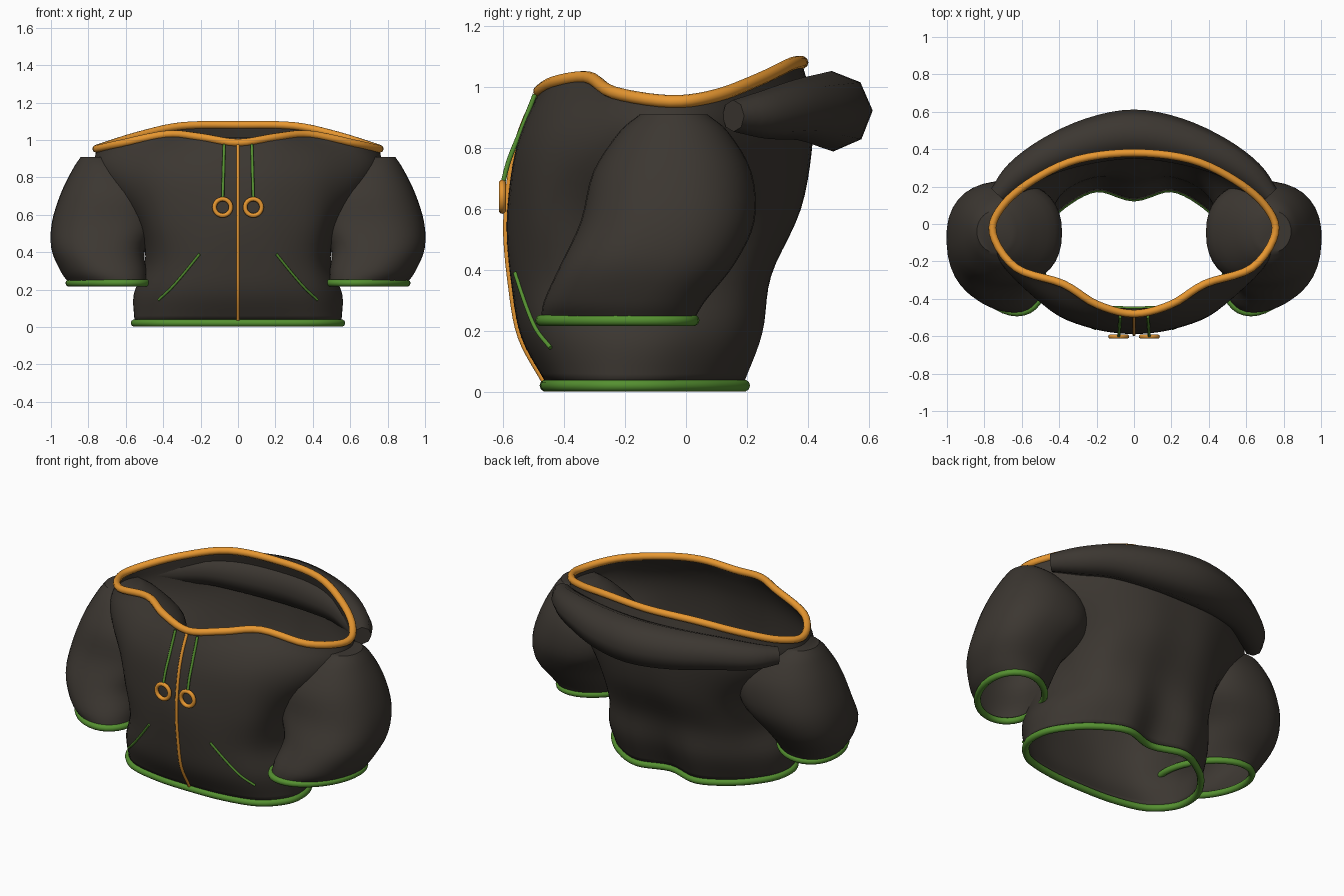
import bpy, math
from mathutils import Vector

if "Cube" in bpy.data.objects:
    bpy.data.objects.remove(bpy.data.objects["Cube"])


def material(name, rgb):
    m = bpy.data.materials.new(name)
    m.diffuse_color = (*rgb, 1)
    m.use_nodes = True
    m.node_tree.nodes["Principled BSDF"].inputs["Base Color"].default_value = m.diffuse_color
    return m


CLOTH = material("dark_cloth", (0.045, 0.038, 0.031))
GREEN = material("green_trim", (0.09, 0.28, 0.03))
ORANGE = material("orange_trim", (0.80, 0.31, 0.03))


def smooth_path(pts, n, closed=False):
    """Catmull-Rom curve through pts, n steps per span."""
    p = [Vector(q) for q in pts]
    p = [p[-1]] + p + p[:2] if closed else [2 * p[0] - p[1]] + p + [2 * p[-1] - p[-2]]
    out = []
    for a, b, c, d in zip(p, p[1:], p[2:], p[3:]):
        for k in range(n):
            t = k / n
            out.append(0.5 * (2 * b + (c - a) * t + (2 * a - 5 * b + 4 * c - d) * t * t
                              + (3 * b - a - 3 * c + d) * t ** 3))
    return out if closed else out + [p[-2]]


def select(ob):
    bpy.ops.object.select_all(action='DESELECT')
    bpy.context.view_layer.objects.active = ob
    ob.select_set(True)


def loft(name, rings, mat, cap_start=False):
    """Skin over a stack of closed rings."""
    n = len(rings[0])
    faces = [(i * n + j, i * n + (j + 1) % n, (i + 1) * n + (j + 1) % n, (i + 1) * n + j)
             for i in range(len(rings) - 1) for j in range(n)]
    if cap_start:
        faces.append(tuple(range(n))[::-1])
    me = bpy.data.meshes.new(name)
    me.from_pydata([v for r in rings for v in r], [], faces)
    me.materials.append(mat)
    ob = bpy.data.objects.new(name, me)
    bpy.context.collection.objects.link(ob)
    select(ob)
    bpy.ops.object.mode_set(mode='EDIT')
    bpy.ops.mesh.select_all(action='SELECT')
    bpy.ops.mesh.normals_make_consistent(inside=False)
    bpy.ops.object.mode_set(mode='OBJECT')
    bpy.ops.object.shade_smooth_by_angle(angle=math.radians(40))
    return ob


def tube(name, pts, r, mat, closed=False, radii=None, res=3):
    """Round cord along a path, turned into a mesh."""
    cu = bpy.data.curves.new(name, 'CURVE')
    cu.dimensions = '3D'
    cu.bevel_depth, cu.bevel_resolution, cu.use_fill_caps = r, res, True
    sp = cu.splines.new('POLY')
    sp.points.add(len(pts) - 1)
    for i, (q, v) in enumerate(zip(sp.points, pts)):
        q.co = (*v, 1)
        q.radius = radii[i] if radii else 1
    sp.use_cyclic_u = closed
    cu.materials.append(mat)
    ob = bpy.data.objects.new(name, cu)
    bpy.context.collection.objects.link(ob)
    select(ob)
    bpy.ops.object.convert(target='MESH')
    return bpy.context.object


# Torso: half outlines from back centre to front centre at each height
heights = [0.03, 0.18, 0.35, 0.55, 0.75, 0.88, 0.99]
halves = [
    [(0, .14), (.2, .19), (.38, .10), (.50, -.03), (.55, -.15), (.535, -.28), (.42, -.40), (.22, -.45), (0, -.46)],
    [(0, .22), (.2, .25), (.38, .17), (.50, .02), (.555, -.13), (.535, -.29), (.42, -.45), (.22, -.525), (0, -.54)],
    [(0, .27), (.2, .275), (.37, .20), (.46, .05), (.495, -.12), (.485, -.29), (.40, -.46), (.22, -.55), (0, -.572)],
    [(0, .375), (.2, .365), (.38, .27), (.49, .09), (.52, -.10), (.52, -.29), (.43, -.47), (.22, -.56), (0, -.588)],
    [(0, .415), (.24, .395), (.46, .29), (.63, .12), (.70, -.07), (.635, -.28), (.45, -.455), (.22, -.545), (0, -.568)],
    [(0, .41), (.28, .38), (.51, .27), (.70, .11), (.768, -.05), (.69, -.235), (.455, -.395), (.22, -.50), (0, -.532)],
    [(0, .38), (.3, .345), (.53, .24), (.70, .10), (.755, -.05), (.63, -.235), (.38, -.32), (.2, -.43), (0, -.48)],
]
collar_z = [1.08, 1.075, 1.025, .972, .952, .98, 1.03, 1.015, .985]

rings = []
for h, half in zip(heights, halves):
    f = (h - 0.03) / 0.96
    pts = [(x, y, 0.03 + f * (zt - 0.03)) for (x, y), zt in zip(half, collar_z)]
    pts += [(-x, y, z) for x, y, z in pts[-2:0:-1]]
    rings.append(smooth_path(pts, 5, True))
columns = [smooth_path(c, 5) for c in zip(*rings)]
torso = loft("torso", [list(r) for r in zip(*columns)], CLOTH)
wall = torso.modifiers.new("cloth_thickness", 'SOLIDIFY')
wall.thickness, wall.offset = 0.012, -1

# Trim along the torso edges
tube("collar_trim", rings[-1], 0.021, ORANGE, True)
hem = [Vector((v.x, v.y, 0.021)) for v in rings[0]]
tube("hem_trim", hem, 0.02, GREEN, True)

# Zip down the front centre
tube("zip", [v + Vector((0, -.003, 0)) for v in columns[40]], 0.009, ORANGE)


def power(c, e):
    return math.copysign(abs(c) ** e, c)


# Sleeves: z, centre x, centre y, radius x, radius y, roundness, skew
sleeve = [(.91, .745, -.04, .095, .11, 1, 0), (.85, .71, -.04, .17, .18, .95, 0),
          (.72, .67, -.045, .275, .26, .88, 0), (.56, .70, -.06, .295, .285, .85, 0),
          (.42, .747, -.125, .25, .285, .85, .02), (.30, .72, -.20, .222, .265, .9, .05),
          (.235, .695, -.225, .197, .25, 1, .07)]
N = 36
for side, s in (("right", 1), ("left", -1)):
    loops = []
    for z, cx, cy, rx, ry, e, skew in sleeve:
        loop = []
        for k in range(N):
            a = 2 * math.pi * k / N
            c, d = power(math.cos(a), e), power(math.sin(a), e)
            loop.append((s * (cx + rx * c + skew * d), cy + ry * d, z))
        loops.append(loop)
    cols = [smooth_path(c, 4) for c in zip(*loops)]
    loft(side + "_sleeve", [list(r) for r in zip(*cols)], CLOTH, cap_start=True)
    tube(side + "_cuff_trim", loops[-1], 0.019, GREEN, True)

    # Drawstring with its ring, and the pocket edge
    cord = [(s * .074, -.495, .975), (s * .077, -.54, .86), (s * .08, -.58, .76), (s * .082, -.60, .685)]
    tube(side + "_drawstring", smooth_path(cord, 4), 0.008, GREEN)
    bpy.ops.mesh.primitive_torus_add(location=(s * .082, -.602, .64), rotation=(math.pi / 2, 0, 0),
                                     major_radius=.044, minor_radius=.012,
                                     major_segments=32, minor_segments=10)
    bpy.context.object.name = side + "_drawstring_ring"
    bpy.context.object.data.materials.append(ORANGE)
    bpy.ops.object.shade_smooth()
    pocket = [(s * .205, -.56, .39), (s * .29, -.525, .285), (s * .36, -.491, .205), (s * .425, -.444, .145)]
    tube(side + "_pocket_edge", smooth_path(pocket, 4), 0.007, GREEN)

# Hood rolled down behind the collar, eight-sided section; w is thickness
hood = [(.725, .155, .905, .052), (.62, .26, .91, .08), (.45, .365, .925, .10), (.23, .445, .922, .122),
        (0, .48, .92, .132)]
hood += [(-x, y, z, w) for x, y, z, w in hood[-2::-1]]
path = smooth_path(hood, 4)
tube("hood", [v.to_3d() for v in path], 1, CLOTH, radii=[v.w for v in path], res=2)
bpy.ops.object.shade_smooth_by_angle(angle=math.radians(60))
